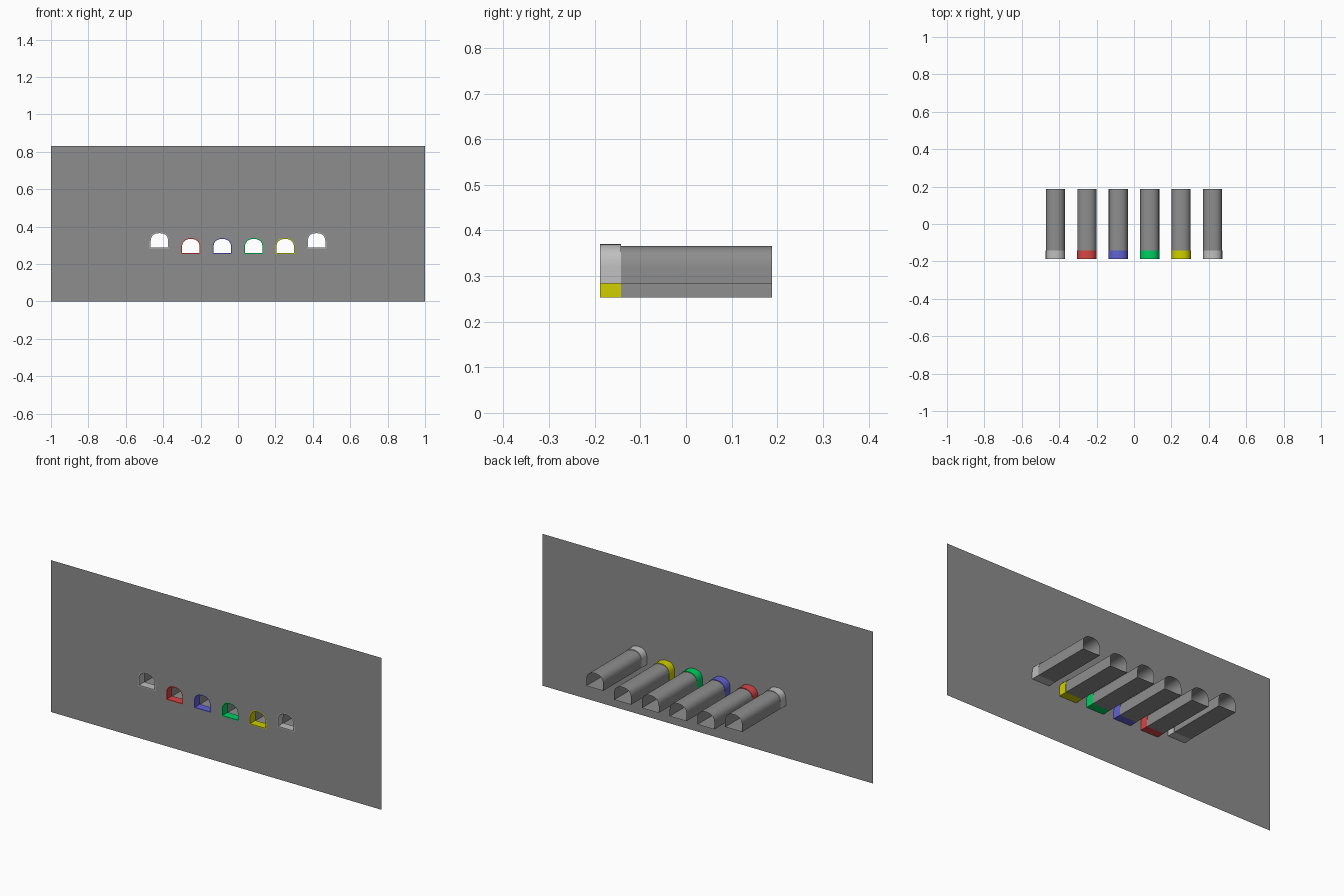
import bpy, bmesh, math

if "Cube" in bpy.data.objects:
    bpy.data.objects.remove(bpy.data.objects["Cube"])

Y0, Y1, Y2 = -0.188, -0.142, 0.188   # wall plane, collar end, tunnel end
HALF_W, RING_H, TUNNEL_H, SPRING = 0.052, 0.086, 0.082, 0.036


def material(name, rgb):
    m = bpy.data.materials.new(name)
    m.diffuse_color = (*rgb, 1)
    m.use_nodes = True
    m.node_tree.nodes["Principled BSDF"].inputs["Base Color"].default_value = m.diffuse_color
    return m


grey = material("mid_grey", (0.27, 0.27, 0.27))
light = material("light_grey", (0.52, 0.52, 0.52))
red = material("red", (0.68, 0.06, 0.06))
blue = material("blue", (0.12, 0.12, 0.66))
green = material("green", (0.0, 0.62, 0.12))
yellow = material("yellow", (0.62, 0.62, 0.0))


def arch(cx, z0, w, h, spring=SPRING, n=14):
    """Closed outline: flat floor, straight sides, slightly squared arch."""
    pts = [(cx - w, z0), (cx + w, z0)]
    for i in range(n + 1):
        a = math.pi * i / n
        c, s = math.cos(a), math.sin(a)
        x = math.copysign(abs(c) ** 0.85, c) * w
        pts.append((cx + x, z0 + spring + abs(s) ** 0.85 * (h - spring)))
    return pts


def finish(bm, name, mat, smooth=True):
    me = bpy.data.meshes.new(name)
    bm.to_mesh(me)
    bm.free()
    me.materials.append(mat)
    ob = bpy.data.objects.new(name, me)
    bpy.context.collection.objects.link(ob)
    if smooth:
        bpy.ops.object.select_all(action='DESELECT')
        ob.select_set(True)
        bpy.context.view_layer.objects.active = ob
        bpy.ops.object.shade_smooth_by_angle(angle=math.radians(35))


def loft(name, mat, sections, close=False):
    """Skin between outlines given as (points, y)."""
    bm = bmesh.new()
    rings = [[bm.verts.new((x, y, z)) for x, z in pts] for pts, y in sections]
    if close:
        rings.append(rings[0])
    for a, b in zip(rings, rings[1:]):
        for i in range(len(a)):
            j = (i + 1) % len(a)
            bm.faces.new((a[i], a[j], b[j], b[i]))
    bmesh.ops.recalc_face_normals(bm, faces=bm.faces)
    finish(bm, name, mat)


# tunnels with coloured collars; the outer two sit higher
slots = [("left_end", light, 0.284), ("red", red, 0.253), ("blue", blue, 0.253),
         ("green", green, 0.253), ("yellow", yellow, 0.253), ("right_end", light, 0.284)]
holes = []
for i, (name, mat, z0) in enumerate(slots):
    cx = -0.42 + 0.168 * i
    outer = arch(cx, z0, HALF_W, RING_H)
    inner = arch(cx, z0 + 0.005, HALF_W - 0.005, RING_H - 0.01, SPRING - 0.005)
    holes.append(outer)
    loft(name + "_collar", mat, [(outer, Y0), (outer, Y1), (inner, Y1), (inner, Y0)], True)
    body = arch(cx, z0, HALF_W - 0.001, TUNNEL_H)
    loft(name + "_tunnel", grey, [(body, Y1), (body, Y2)])

# thin wall with the openings left out
bm = bmesh.new()
for pts in [[(-1, 0), (1, 0), (1, 0.83), (-1, 0.83)]] + holes:
    vs = [bm.verts.new((x, Y0, z)) for x, z in pts]
    for i in range(len(vs)):
        bm.edges.new((vs[i], vs[(i + 1) % len(vs)]))
bmesh.ops.triangle_fill(bm, edges=bm.edges[:], use_beauty=True, use_dissolve=False, normal=(0, -1, 0))
finish(bm, "wall", grey, smooth=False)
